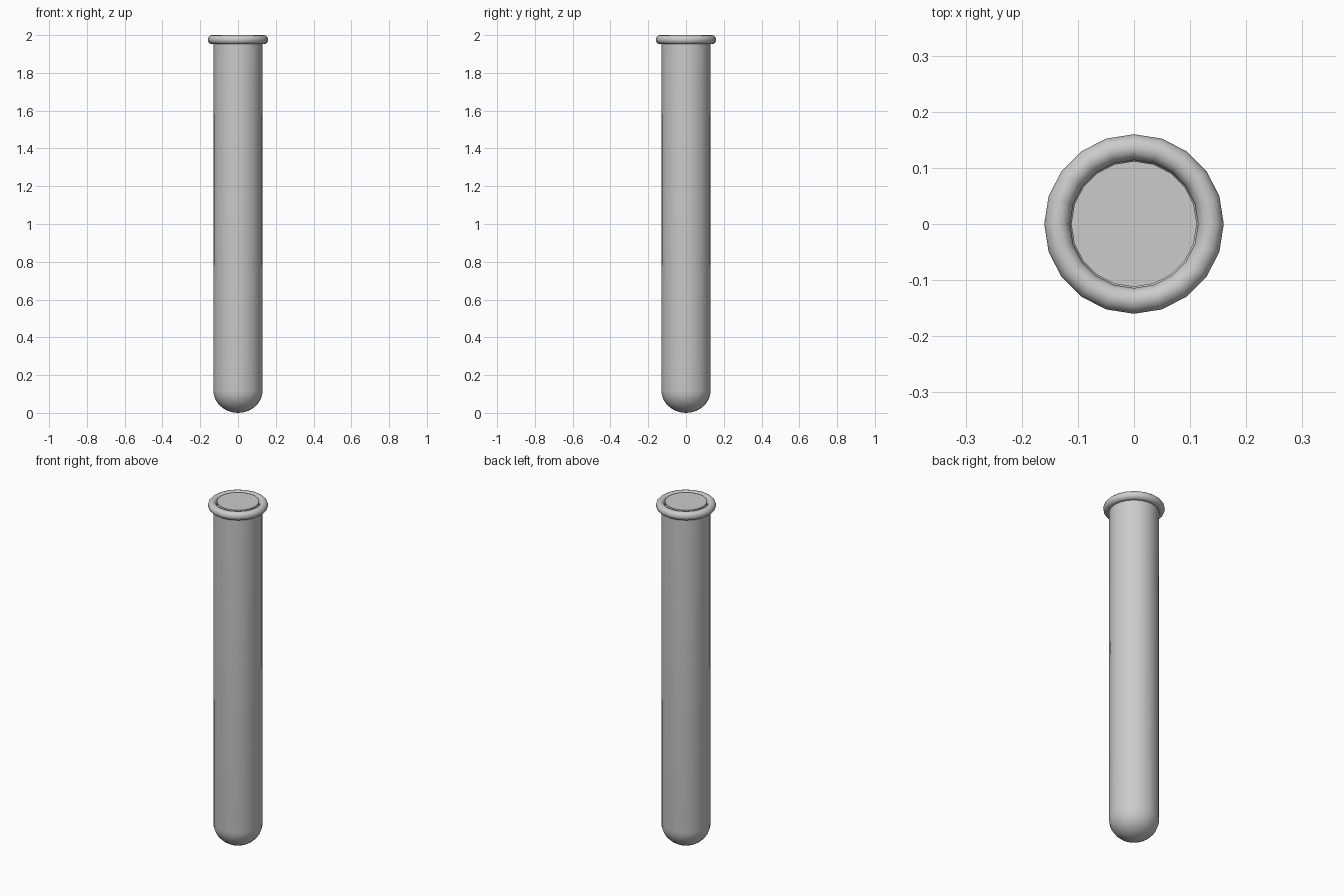
import bpy, bmesh, math

if "Cube" in bpy.data.objects:
    bpy.data.objects.remove(bpy.data.objects["Cube"])

SIDES = 20


def lathe(name, profile, closed=False, angle=40):
    """Revolve an (r, z) profile around z; points with r = 0 become poles."""
    bm = bmesh.new()
    rings = []
    for r, z in profile:
        if r < 1e-6:
            rings.append([bm.verts.new((0, 0, z))] * SIDES)
        else:
            rings.append([bm.verts.new((r * math.cos(2 * math.pi * i / SIDES),
                                        r * math.sin(2 * math.pi * i / SIDES), z))
                          for i in range(SIDES)])
    pairs = list(zip(rings, rings[1:]))
    if closed:
        pairs.append((rings[-1], rings[0]))
    for a, b in pairs:
        for i in range(SIDES):
            j = (i + 1) % SIDES
            quad = list(dict.fromkeys([a[i], a[j], b[j], b[i]]))
            bm.faces.new(quad)
    bmesh.ops.recalc_face_normals(bm, faces=bm.faces)
    mesh = bpy.data.meshes.new(name)
    bm.to_mesh(mesh)
    bm.free()
    obj = bpy.data.objects.new(name, mesh)
    bpy.context.collection.objects.link(obj)
    bpy.ops.object.select_all(action='DESELECT')
    obj.select_set(True)
    bpy.context.view_layer.objects.active = obj
    bpy.ops.object.shade_smooth_by_angle(angle=math.radians(angle))
    return obj


def bowl(radius, height, base, steps=7):
    """Rounded bottom, from the pole up to the full radius."""
    return [(radius * math.sin(math.pi / 2 * k / steps),
             base + height * (1 - math.cos(math.pi / 2 * k / steps)))
            for k in range(steps + 1)]


# Tube wall with rounded bottom
lathe("tube_wall", bowl(0.131, 0.12, 0.0) + [(0.129, 1.975)])

# Rolled lip around the mouth
lip = [(0.137 + 0.023 * math.cos(2 * math.pi * k / 12),
        1.976 + 0.024 * math.sin(2 * math.pi * k / 12)) for k in range(12)]
lathe("rolled_lip", lip, closed=True)

# Contents filling the tube up to the mouth, flat on top
lathe("tube_contents", bowl(0.112, 0.11, 0.02) + [(0.112, 1.998), (0, 1.998)])
